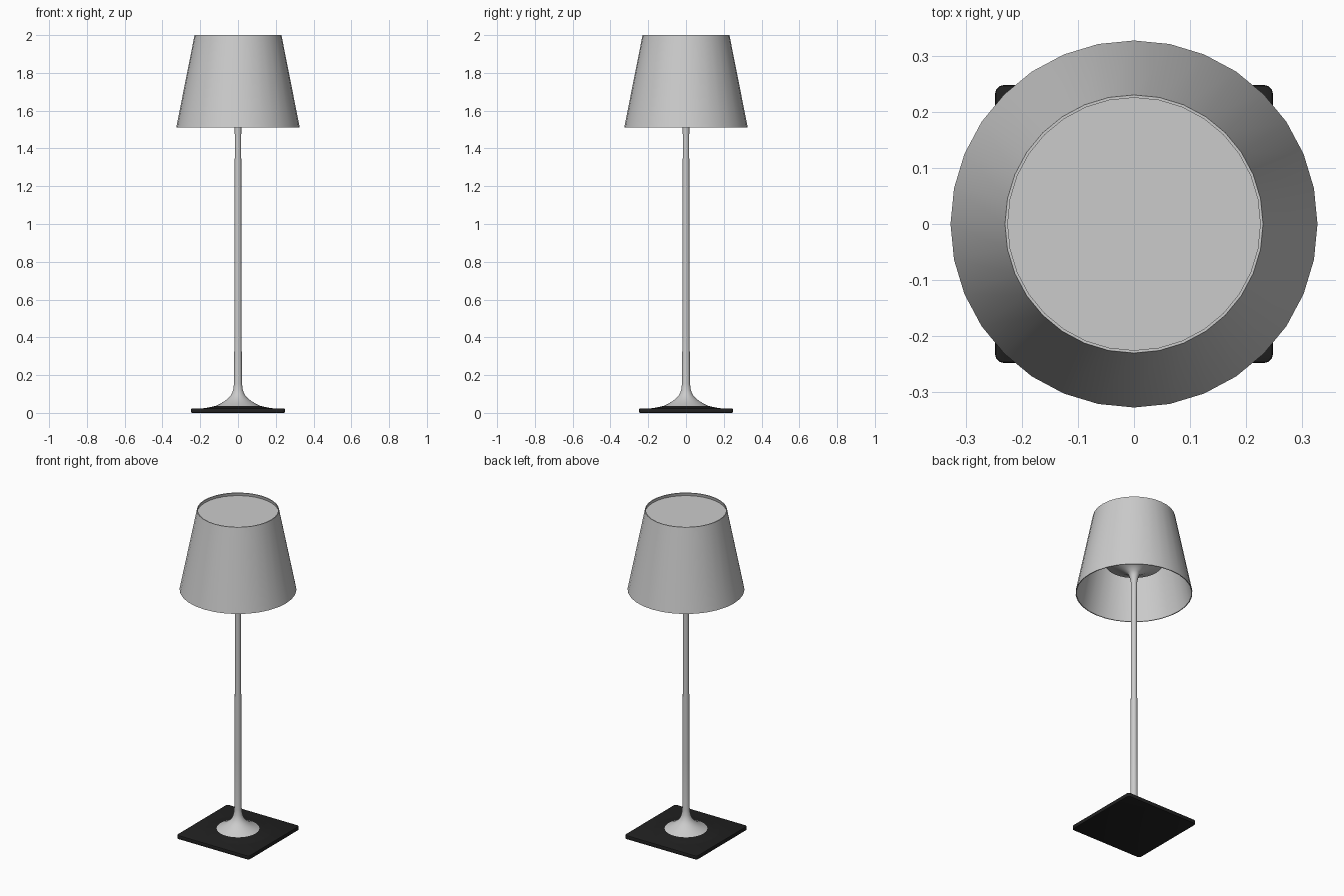
import bpy, bmesh, math

if "Cube" in bpy.data.objects:
    bpy.data.objects.remove(bpy.data.objects["Cube"])


def finish(name, bm, material=None, angle=40):
    bmesh.ops.recalc_face_normals(bm, faces=bm.faces)
    mesh = bpy.data.meshes.new(name)
    bm.to_mesh(mesh)
    bm.free()
    obj = bpy.data.objects.new(name, mesh)
    bpy.context.collection.objects.link(obj)
    if material:
        mesh.materials.append(material)
    bpy.ops.object.select_all(action='DESELECT')
    obj.select_set(True)
    bpy.context.view_layer.objects.active = obj
    bpy.ops.object.shade_smooth_by_angle(angle=math.radians(angle))
    return obj


def lathe(name, profile, closed=False, material=None, sides=32):
    """Revolve (radius, z) points around the z axis."""
    bm = bmesh.new()
    verts = [bm.verts.new((r, 0, z)) for r, z in profile]
    pairs = list(zip(verts, verts[1:]))
    if closed:
        pairs.append((verts[-1], verts[0]))
    edges = [bm.edges.new(p) for p in pairs]
    bmesh.ops.spin(bm, geom=verts + edges, cent=(0, 0, 0), axis=(0, 0, 1),
                   angle=2 * math.pi, steps=sides)
    bmesh.ops.remove_doubles(bm, verts=bm.verts, dist=1e-5)
    return finish(name, bm, material)


black = bpy.data.materials.new("black_base")
black.diffuse_color = (0.015, 0.015, 0.015, 1)
black.use_nodes = True
black.node_tree.nodes["Principled BSDF"].inputs["Base Color"].default_value = black.diffuse_color

# Square base plate with softened corners and edges
bm = bmesh.new()
bmesh.ops.create_cube(bm, size=1)
for v in bm.verts:
    v.co = (v.co.x * 0.495, v.co.y * 0.495, (v.co.z + 0.5) * 0.024)
upright = [e for e in bm.edges if abs(e.verts[0].co.z - e.verts[1].co.z) > 0.01]
bmesh.ops.bevel(bm, geom=upright, offset=0.015, segments=3, profile=0.5, affect='EDGES')
rims = [e for e in bm.edges if abs(e.verts[0].co.z - e.verts[1].co.z) < 0.001]
bmesh.ops.bevel(bm, geom=rims, offset=0.004, segments=2, profile=0.5, affect='EDGES')
finish("base_plate", bm, black)

# Shallow black rise under the stem foot
lathe("base_rise", [(0.2, 0.022), (0.16, 0.028), (0.122, 0.036), (0, 0.036)],
      material=black)

# Stem: trumpet foot, slim tapering pole and trumpet dish under the shade
flare = [(0.12, 0.0), (0.095, 0.012), (0.07, 0.027), (0.048, 0.045),
         (0.034, 0.063), (0.025, 0.088), (0.021, 0.12)]
foot = [(r, 0.036 + z) for r, z in flare]
dish = [(r * 1.35 if r > 0.04 else r, 1.70 - z) for r, z in reversed(flare[:-1])]
lathe("stem", [(0, 0.036)] + foot + [(0.019, 0.45), (0.017, 1.45), (0.018, 1.58)]
      + dish + [(0.162, 1.708), (0, 1.708)])

# Hidden rod carrying the shade
lathe("shade_support_rod", [(0.015, 1.705), (0.015, 1.98)])

# Thin conical shade
lathe("shade", [(0.327, 1.51), (0.23, 2.0), (0.225, 2.0), (0.322, 1.51)], closed=True)

# Disc set just below the shade's top rim
lathe("shade_top_disc", [(0, 1.982), (0.228, 1.982), (0.229, 1.975), (0, 1.975)])
